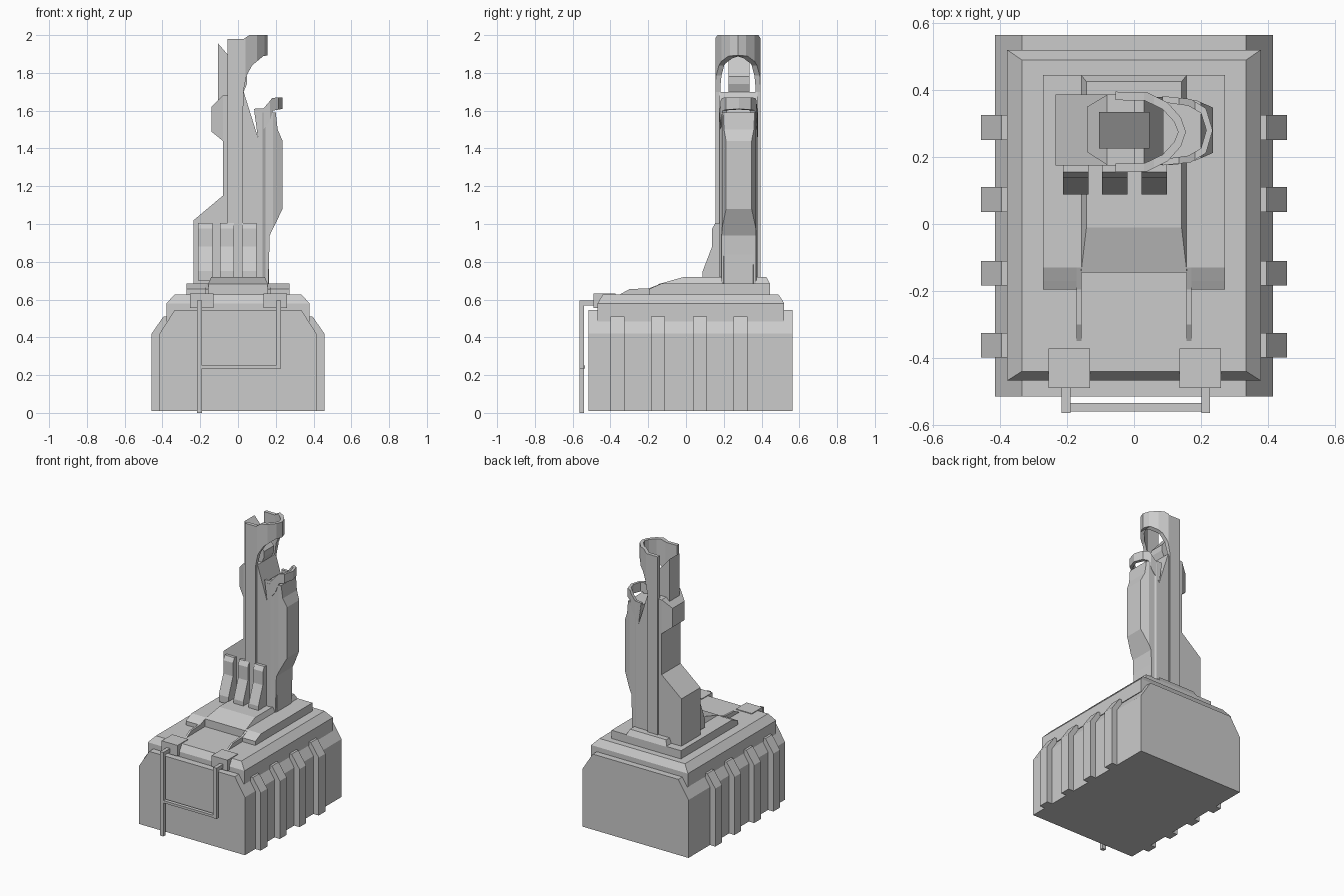
import bpy, bmesh

if "Cube" in bpy.data.objects:
    bpy.data.objects.remove(bpy.data.objects["Cube"])


def finish(name, bm):
    bmesh.ops.recalc_face_normals(bm, faces=bm.faces)
    mesh = bpy.data.meshes.new(name)
    bm.to_mesh(mesh)
    bm.free()
    ob = bpy.data.objects.new(name, mesh)
    bpy.context.collection.objects.link(ob)
    return ob


def prism(name, pts, axis, a, b):
    """Extrude a 2D profile along an axis: x takes (y,z), y takes (x,z), z takes (x,y)."""
    place = {'x': lambda p, t: (t, p[0], p[1]),
             'y': lambda p, t: (p[0], t, p[1]),
             'z': lambda p, t: (p[0], p[1], t)}[axis]
    bm = bmesh.new()
    lo = [bm.verts.new(place(p, a)) for p in pts]
    hi = [bm.verts.new(place(p, b)) for p in pts]
    bm.faces.new(lo)
    bm.faces.new(hi)
    n = len(pts)
    for i in range(n):
        j = (i + 1) % n
        bm.faces.new((lo[i], lo[j], hi[j], hi[i]))
    return finish(name, bm)


def box(name, x0, x1, y0, y1, z0, z1):
    return prism(name, [(x0, y0), (x1, y0), (x1, y1), (x0, y1)], 'z', z0, z1)


def tier(name, levels):
    """Stack of rectangles (half width, y0, y1, z) joined into one block."""
    bm = bmesh.new()
    rings = [[bm.verts.new(c) for c in ((-w, y0, z), (w, y0, z), (w, y1, z), (-w, y1, z))]
             for w, y0, y1, z in levels]
    bm.faces.new(rings[0])
    bm.faces.new(rings[-1])
    for r, s in zip(rings, rings[1:]):
        for i in range(4):
            j = (i + 1) % 4
            bm.faces.new((r[i], r[j], s[j], s[i]))
    return finish(name, bm)


def carve(name, plan, z0, z1, side):
    """Keep what lies inside both the plan outline and the front-view outline."""
    ob = prism(name, plan, 'z', z0, z1)
    cutter = prism(name + "_cutter", side, 'y', -0.1, 0.7)
    mod = ob.modifiers.new("trim", 'BOOLEAN')
    mod.operation, mod.solver, mod.object = 'INTERSECT', 'EXACT', cutter
    bpy.context.view_layer.objects.active = ob
    bpy.ops.object.modifier_apply(modifier=mod.name)
    bpy.data.objects.remove(cutter)
    return ob


# main body with chamfered long edges
prism("base_body", [(-.415, .01), (.415, .01), (.415, .42), (.335, .545),
                    (-.335, .545), (-.415, .42)], 'y', -.515, .565)

# side ribs
for s, side in ((-1, "left"), (1, "right")):
    for i, y in enumerate((-.362, -.147, .073, .288)):
        prism(f"rib_{side}_{i}", [(s * .36, .01), (s * .457, .01), (s * .457, .42),
                                  (s * .395, .51), (s * .36, .51)], 'y', y - .037, y + .037)

# stepped deck
tier("deck", [(.379, -.468, .52, .485), (.379, -.468, .52, .58), (.335, -.44, .49, .627)])
for s, side in ((-1, "left"), (1, "right")):
    prism(f"deck_plate_{side}", [(-.195, .62), (-.195, .655), (-.17, .667), (-.13, .685),
                                 (.445, .685), (.445, .62)], 'x', s * .157, s * .272)
    prism(f"deck_rail_{side}", [(-.35, .62), (-.35, .627), (-.3, .655), (-.195, .66),
                                (-.13, .685), (-.13, .62)], 'x', s * .157, s * .171)
tier("tower_plinth", [(.158, -.145, .445, .62), (.158, -.145, .445, .682),
                      (.142, -.01, .425, .72)])

# front hinge pads and hanging ladder frame
for x, rail, z, side in ((-.193, -.203, 0, "left"), (.198, .214, .235, "right")):
    box(f"hinge_pad_{side}", x - .062, x + .062, -.49, -.372, .555, .632)
    prism(f"ladder_leg_{side}", [(-.565, z), (-.54, z), (-.54, .568), (-.48, .568),
                                 (-.48, .595), (-.565, .595)], 'x', rail - .013, rail + .013)
box("ladder_rung", -.2, .21, -.56, -.535, .235, .252)

# sloped fins at the foot of the tower
for i, x in enumerate((-.174, -.058, .06)):
    prism(f"fin_{i}", [(.19, .7), (.088, .7), (.088, .75), (.138, .88), (.138, .975),
                       (.155, 1.005), (.19, 1.005)], 'x', x - .038, x + .038)

# tower: stepped left block and its bump
prism("tower_block", [(-.235, .68), (.03, .68), (.03, 1.68), (-.08, 1.68), (-.08, 1.15),
                      (-.235, 1.02)], 'y', .175, .387)
carve("tower_bump", [(-.14, .215), (-.08, .176), (-.05, .176), (-.05, .386), (-.08, .386),
                     (-.14, .35)], 1.4, 1.7,
      [(-.04, 1.41), (-.08, 1.44), (-.142, 1.49), (-.142, 1.62), (-.08, 1.68), (-.04, 1.68)])

# inner core with slanted top
prism("tower_core", [(-.105, 1.5), (.03, 1.5), (.03, 1.7), (.047, 1.74), (.047, 1.78),
                     (-.105, 1.955)], 'y', .225, .335)

# mast: U-shaped shell, tall arms with a cut-away collar at the top
outer = [(-.055, .155), (.04, .157), (.1, .187), (.14, .232), (.155, .275)]
inner = [(-.055, .18), (.033, .182), (.085, .207), (.12, .245), (.132, .275)]
mirror = [(x, .55 - y) for x, y in outer[-2::-1]]
mirror_in = [(x, .55 - y) for x, y in inner[-2::-1]]
carve("mast_shell", outer + mirror + (inner + mirror_in)[::-1], .68, 2.0,
      [(-.1, .6), (-.1, 1.98), (.03, 1.98), (.075, 2.01), (.2, 2.01), (.2, 1.895),
       (.135, 1.89), (.075, 1.84), (.045, 1.785), (.028, 1.7), (.025, .6)])

# right-hand body with the V notch
carve("right_body", [(0, .175), (.13, .177), (.165, .2), (.165, .355), (.13, .378), (0, .38)],
      .68, 1.75,
      [(-.1, .6), (-.1, 1.7), (.03, 1.7), (.105, 1.46), (.087, 1.59), (.2, 1.59), (.2, .6)])

# bulging outer shell on the right side
carve("right_bulge", [(.13, .187), (.185, .19), (.237, .213), (.237, .347), (.185, .37),
                      (.13, .373)], .68, 1.62,
      [(.1, .6), (.158, .6), (.168, .94), (.236, 1.08), (.236, 1.44), (.21, 1.5),
       (.2, 1.59), (.1, 1.59)])

# short collar around the bulge top
ring = [(.075, .174), (.17, .184), (.215, .212), (.235, .28)]
ring_in = [(.075, .192), (.162, .204), (.2, .226), (.216, .28)]
back = [(x, .557 - y) for x, y in ring[-2::-1]]
back_in = [(x, .557 - y) for x, y in ring_in[-2::-1]]
carve("collar", ring + back + (ring_in + back_in)[::-1], 1.4, 1.7,
      [(.105, 1.46), (.165, 1.54), (.185, 1.6), (.25, 1.612), (.25, 1.67), (.182, 1.668),
       (.155, 1.635), (.135, 1.612), (.085, 1.61)])
